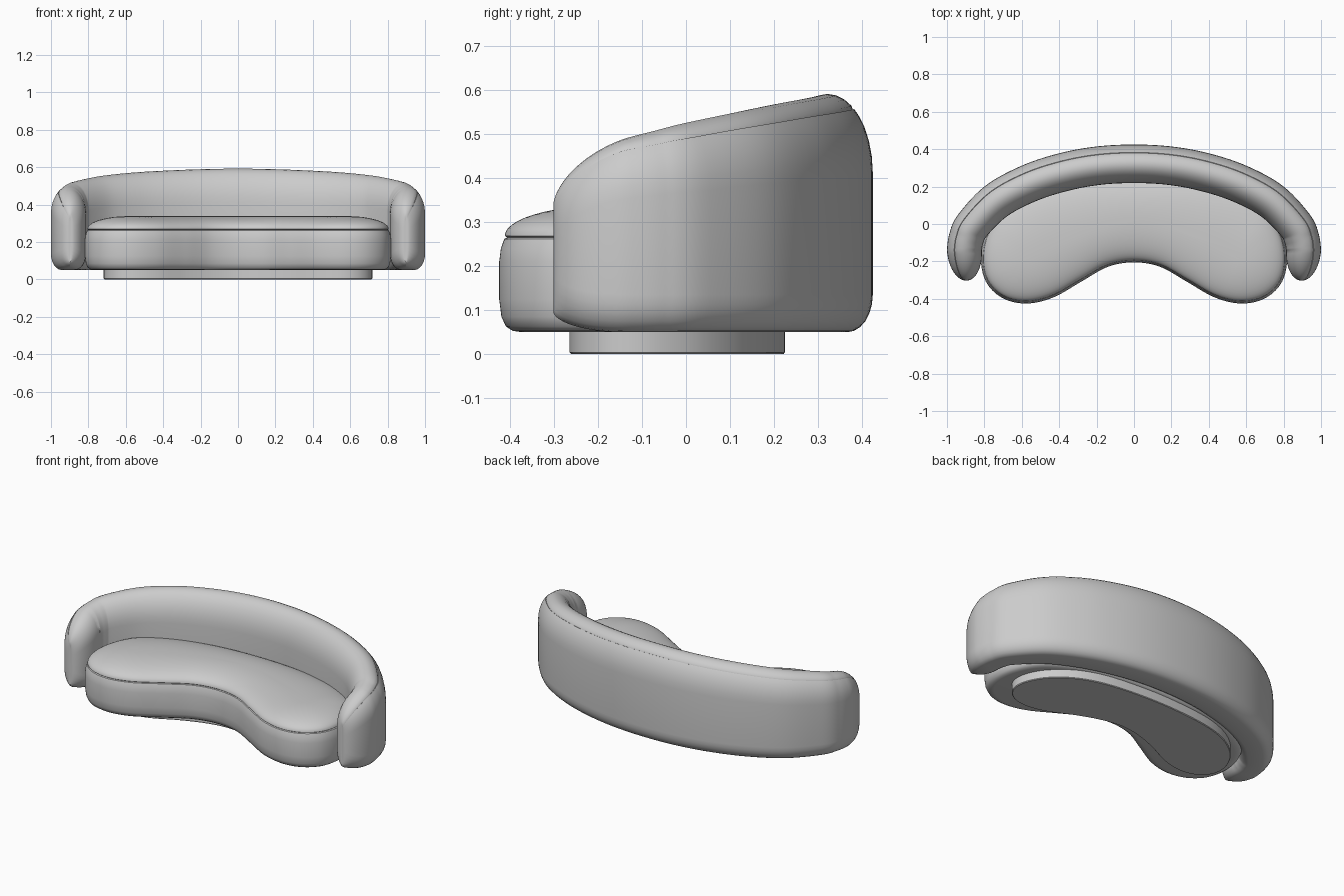
import bpy, bmesh, math
from mathutils import Vector

if "Cube" in bpy.data.objects:
    bpy.data.objects.remove(bpy.data.objects["Cube"])


def catmull(pts, n):
    """Smooth open curve through tuples of any length (first and last points only steer)."""
    out = []
    for i in range(1, len(pts) - 2):
        p0, p1, p2, p3 = pts[i - 1:i + 3]
        for k in range(n):
            t = k / n
            out.append(tuple(0.5 * (2 * b + (c - a) * t + (2 * a - 5 * b + 4 * c - d) * t * t
                                    + (3 * b - a - 3 * c + d) * t ** 3)
                             for a, b, c, d in zip(p0, p1, p2, p3)))
    out.append(tuple(pts[-2]))
    return out


def flip(p):
    return (-p[0],) + tuple(p[1:])


def loft(name, rings, angle=40):
    """Skin closed rings of equal count, cap both ends, shade smooth."""
    bm = bmesh.new()
    vr = [[bm.verts.new(p) for p in r] for r in rings]
    n = len(vr[0])
    for a, b in zip(vr, vr[1:]):
        for i in range(n):
            j = (i + 1) % n
            bm.faces.new((a[i], a[j], b[j], b[i]))
    bm.faces.new(vr[0][::-1])
    bm.faces.new(vr[-1])
    bmesh.ops.recalc_face_normals(bm, faces=bm.faces)
    me = bpy.data.meshes.new(name)
    bm.to_mesh(me)
    bm.free()
    ob = bpy.data.objects.new(name, me)
    bpy.context.collection.objects.link(ob)
    bpy.ops.object.select_all(action='DESELECT')
    ob.select_set(True)
    bpy.context.view_layer.objects.active = ob
    bpy.ops.object.shade_smooth_by_angle(angle=math.radians(angle))
    return ob


def kidney(half, n=8):
    """Closed symmetric outline from the right half, back centre to front centre."""
    right = catmull([flip(half[1])] + half + [flip(half[-2])], n)
    left = [flip(p) for p in right[-2:0:-1]]
    return [Vector(p) for p in right + left]


def nearest(p, line):
    best = None
    for a, b in zip(line, line[1:]):
        d = b - a
        t = max(0, min(1, (p - a).dot(d) / d.length_squared))
        q = a + d * t
        if best is None or (q - p).length < (best - p).length:
            best = q
    return best


def cushion(name, outline, spine, profile, angle=40):
    """Stack outline rings; profile = (fraction moved towards the spine, z)."""
    core = [nearest(p, spine) for p in outline]
    rings = [[(*p.lerp(c, f), z) for p, c in zip(outline, core)] for f, z in profile]
    return loft(name, rings, angle)


# Seat: kidney cushion with rounded bottom, seam groove and domed top
seat_half = [(0, .25), (.3, .235), (.55, .175), (.715, .075), (.795, -.06), (.818, -.2),
             (.785, -.32), (.695, -.4), (.57, -.425), (.43, -.392), (.28, -.307),
             (.14, -.229), (0, -.205)]
spine = [Vector(p) for p in catmull([(-.8, -.25), (-.57, -.17), (-.3, -.05), (0, .02),
                                     (.3, -.05), (.57, -.17), (.8, -.25)], 8)]
profile = [(.2, .05), (.12, .053), (.06, .063), (.02, .085), (0, .125), (0, .21),
           (.015, .24), (.045, .262), (.07, .265), (.05, .269)]
for k in range(1, 13):
    f = .05 + .87 * (1 - math.cos(k / 12 * math.pi / 2))
    profile.append((f, .269 + .069 * math.sqrt(1 - (1 - (f - .05) / .9) ** 2)))
cushion("seat", kidney(seat_half), spine, profile)

# Plinth: inset kidney base
base_half = [(0, .225), (.3, .205), (.5, .15), (.64, .05), (.71, -.07), (.71, -.17),
             (.65, -.24), (.55, -.265), (.42, -.24), (.27, -.17), (.13, -.12), (0, -.10)]
base_spine = [Vector(p) for p in ((-.52, -.08), (-.25, .02), (0, .06), (.25, .02), (.52, -.08))]
cushion("plinth", kidney(base_half), base_spine,
        [(.02, 0), (0, .004), (0, .07)], 30)

# Backrest path, right half: x, y, top height, bottom height, half thickness
half = [(0, .322, .592, .05, .103), (.19, .312, .589, .05, .103), (.375, .278, .582, .05, .103),
        (.56, .218, .571, .05, .102), (.735, .124, .552, .05, .1), (.862, -.005, .525, .05, .096),
        (.896, -.075, .507, .05, .094), (.907, -.14, .49, .05, .093)]
path = catmull([flip(half[1])] + half + [(.908, -.21, .465, .05, .092)], 7)
for k in range(1, 15):                       # rounded nose of the arm
    a = k / 14 * math.pi / 2
    s, c = math.sin(a), math.cos(a)
    path.append((.907 - .01 * s, -.14 - .163 * s, .49 - .055 * s - .105 * (1 - c),
                 .05 + .05 * (1 - c), max(.093 * c, .0008)))
x, y, zt, zb, w = path[-1]
path[-1] = (x, y + .003, zt - .003, zb + .003, w)   # seam crease down the nose
path = [flip(p) for p in path[:0:-1]] + path


def section(zt, zb, w):
    """Rounded upright section as (offset outwards, z), with a seam groove near the top."""
    h = zt - zb
    rt, rb = min(.12 + .42 * (zt - .45), .5 * h), min(.085, .4 * h)
    rx = min(.058, w)
    pts = []
    for a in (0, 12, 24, 36, 47, 54, 56, 58, 68, 79, 90, 101, 112, 123, 135, 147, 158, 169, 180):
        r = math.radians(a)
        pts.append((w * math.cos(r), zt - rt + rt * math.sin(r) - (.005 if a == 56 else 0)))
    for a0, sx in ((180, -1), (270, 1)):
        for k in range(7):
            r = math.radians(a0 + 15 * k)
            pts.append((sx * (w - rx) + rx * math.cos(r), zb + rb + rb * math.sin(r)))
    return pts


rings = []
for i, (x, y, zt, zb, w) in enumerate(path):
    a, b = path[max(i - 1, 0)], path[min(i + 1, len(path) - 1)]
    t = Vector((b[0] - a[0], b[1] - a[1])).normalized()
    if y < -.15:                             # keep the nose sections square to the arm
        t = Vector((0, 1 if x < 0 else -1))
    out = Vector((-t.y, t.x))
    rings.append([(x + out.x * u, y + out.y * u, z) for u, z in section(zt, zb, w)])
loft("backrest", rings, 50)
